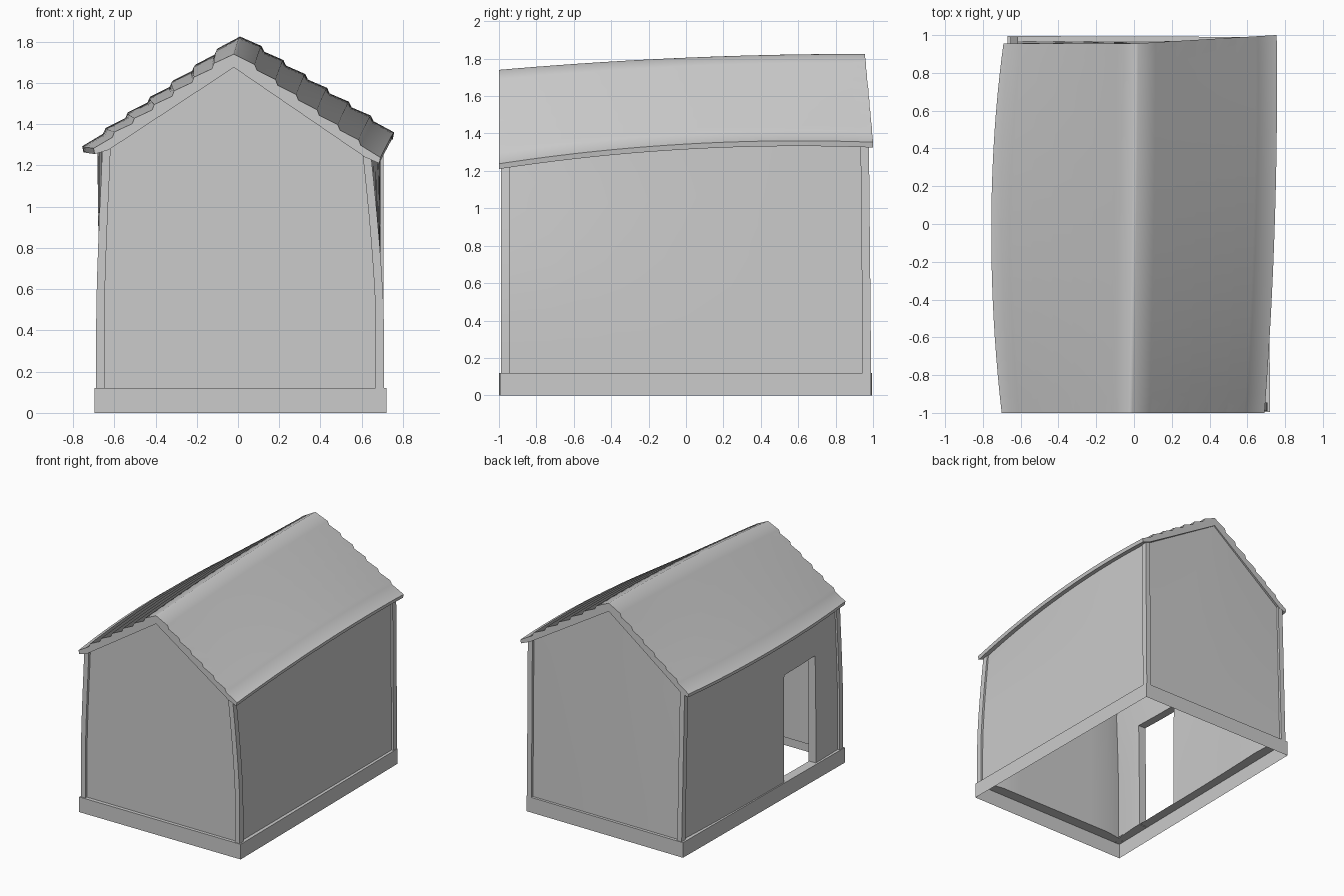
import bpy, bmesh, math

if "Cube" in bpy.data.objects:
    bpy.data.objects.remove(bpy.data.objects["Cube"])


def quad(a, b, c, v):
    """Smooth curve through a (v=-1), b (v=0), c (v=1)."""
    return b + (c - a) / 2 * v + ((a + c) / 2 - b) * v * v


def loft(name, rings, closed=True, caps=True):
    """Skin a list of equal-length point rings."""
    bm = bmesh.new()
    vs = [[bm.verts.new(p) for p in r] for r in rings]
    n = len(rings[0])
    for a, b in zip(vs, vs[1:]):
        for i in range(n if closed else n - 1):
            j = (i + 1) % n
            bm.faces.new((a[i], a[j], b[j], b[i]))
    if caps:
        bm.faces.new(vs[0][::-1])
        bm.faces.new(vs[-1])
    bmesh.ops.remove_doubles(bm, verts=bm.verts, dist=1e-5)
    bmesh.ops.recalc_face_normals(bm, faces=bm.faces)
    me = bpy.data.meshes.new(name)
    bm.to_mesh(me)
    bm.free()
    ob = bpy.data.objects.new(name, me)
    bpy.context.collection.objects.link(ob)
    return ob


def smooth(ob, angle=25):
    """Apply modifiers, then smooth with sharp edges kept."""
    bpy.ops.object.select_all(action='DESELECT')
    ob.select_set(True)
    bpy.context.view_layer.objects.active = ob
    bpy.ops.object.convert(target='MESH')
    bpy.ops.object.shade_smooth_by_angle(angle=math.radians(angle))


# Crooked house shape: ridge, eaves and bulging side walls along the length v
def ridge(v):
    return quad(-.02, 0, .01, v), quad(1.74, 1.805, 1.825, v)


def eave(side, v):
    if side > 0:
        return quad(.685, .74, .75, v), quad(1.21, 1.315, 1.325, v)
    return quad(-.695, -.75, -.685, v), quad(1.255, 1.265, 1.262, v)


def side_x(side, v, z):
    k = min(1, max(0, (z - .45) / .8)) ** 1.4
    if side > 0:
        lo, hi = quad(.708, .708, .705, v), quad(.645, .70, .705, v)
    else:
        lo, hi = quad(-.688, -.69, -.655, v), quad(-.658, -.70, -.655, v)
    return lo + (hi - lo) * k


def joint_z(side, v):
    return eave(side, v)[1] + (.03 if side > 0 else .02)


def wall_point(u, v, s):
    """u across, v along, s up the wall to the roof underside."""
    jz = joint_z(1 if u > 0 else -1, v)
    top = jz + (ridge(v)[1] - .062 - jz) * (1 - abs(u)) + .008
    z = .115 + s * (top - .115)
    f = (u + 1) / 2
    x = side_x(-1, v, z) * (1 - f) + side_x(1, v, z) * f
    y = v * .99
    if v > 0:
        y -= v * s * (.012 + .025 * (1 - f))
    return x, y, z


# Plinth: open-bottomed skirt with a ledge running in under the walls
corners = [(-.695, -1), (.72, -.995), (.71, .99), (-.67, .995)]
inner = [(x - math.copysign(.075, x), y - math.copysign(.075, y)) for x, y in corners]
section = [(corners, 0), (corners, .12), (inner, .12)]
loft("plinth", [[(x, y, z) for x, y in c] for c, z in section], caps=False)

# Walls: one thick shell around the plan, slightly inside the posts
N = 8
line = [-1 + 2 * i / N for i in range(N)]
plan = ([(t, -1) for t in line] + [(1, t) for t in line]
        + [(-t, 1) for t in line] + [(-1, -t) for t in line])
plan = [(u * .975, v * .98) for u, v in plan]
walls = loft("walls", [[wall_point(u, v, s / 8) for u, v in plan] for s in range(9)],
             caps=False)
mod = walls.modifiers.new("thickness", 'SOLIDIFY')
mod.thickness = .065
mod.offset = -1

# Doorway cut in the left wall
bpy.ops.mesh.primitive_cube_add(size=1, location=(-.68, -.465, .5))
cutter = bpy.context.object
cutter.name = "doorway_cutter"
cutter.scale = (.4, .4, .94)
cutter.hide_render = True
cutter.hide_set(True)
mod = walls.modifiers.new("doorway", 'BOOLEAN')
mod.operation = 'DIFFERENCE'
mod.object = cutter
smooth(walls)

# Corner posts following the bent corners
for xn, u in (("left", -1), ("right", 1)):
    for yn, v in (("front", -1), ("back", 1)):
        rings = []
        for s in range(9):
            x, y, z = wall_point(u, v, s / 8)
            rings.append([(x - u * a, y - v * b, z)
                          for a, b in ((0, 0), (.04, 0), (.04, .045), (0, .045))])
        smooth(loft(f"{yn}_{xn}_post", rings))

# Roof: soft shingle rows on top, thin eaves, swept along the sagging ridge
ROWS = 7


def roof_ring(v):
    rx, rz = ridge(v)
    sides = {}
    for side in (-1, 1):
        ex, ez = eave(side, v)
        ez += .02
        nx, nz = rz - ez, abs(ex - rx)
        ln = math.hypot(nx, nz)
        pts = []
        for k in range(ROWS):
            for t, h in (((k + .1) / ROWS, .002), ((k + .9) / ROWS, .018)):
                if k == ROWS - 1 and h > .01:
                    t, h = 1, .010
                pts.append((rx + (ex - rx) * t + side * nx / ln * h,
                            rz + (ez - rz) * t + nz / ln * h))
        pts.append((ex, ez - .02))
        jz = joint_z(side, v)
        pts.append((side_x(side, v, jz) - side * .03, jz))
        sides[side] = pts
    prof = sides[-1][::-1] + [(rx, rz)] + sides[1] + [(rx, rz - .065)]
    ring = []
    for x, z in prof:
        # the back edge slants outward on the right
        back = .955 + .045 * max(0, x / .75) if v > 0 else 1
        ring.append((x, v * (1 + (back - 1) * v) if v > 0 else v, z))
    return ring


smooth(loft("roof", [roof_ring(-1 + i / 10) for i in range(21)]), 62)
